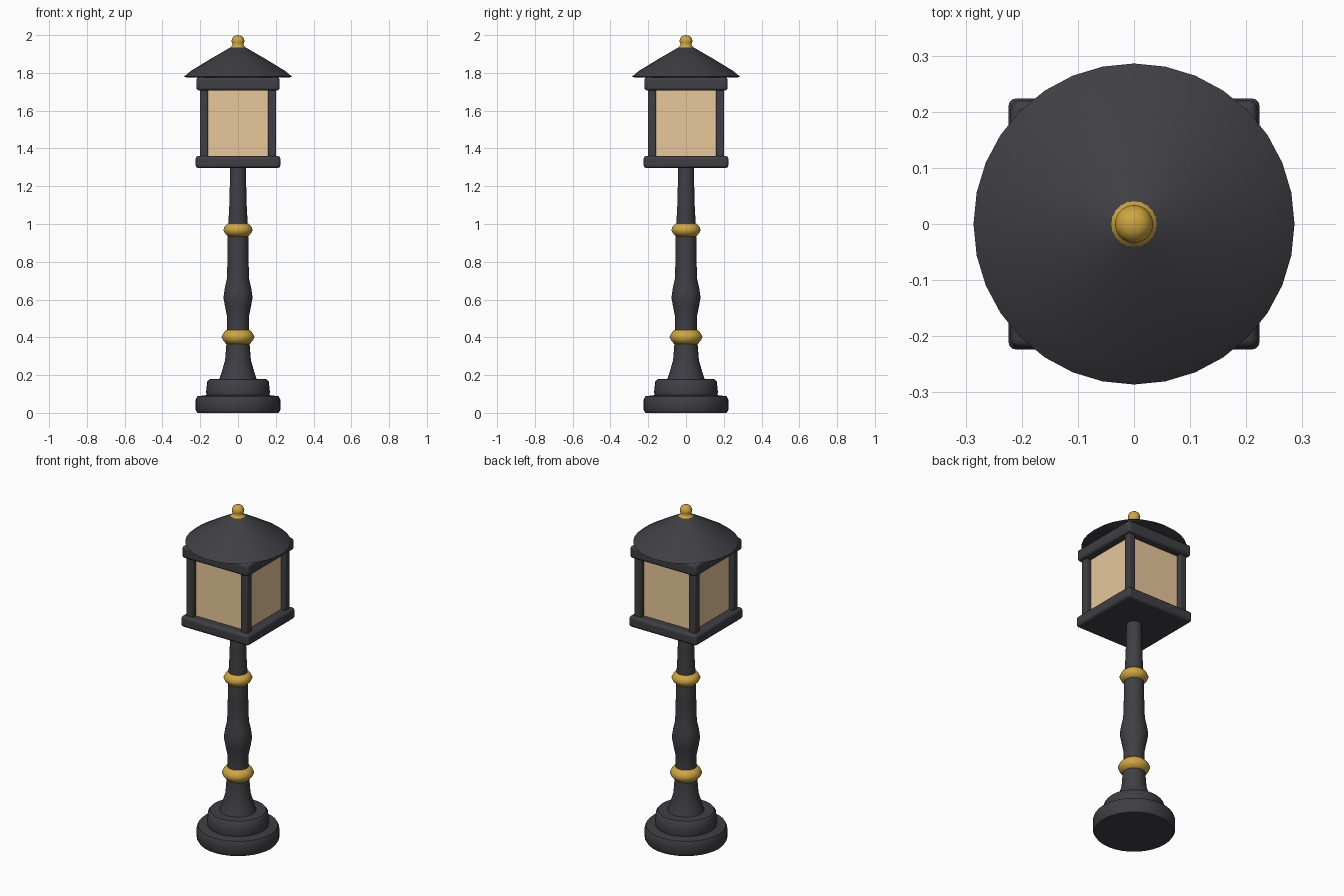
import bpy, bmesh, math
from mathutils import Matrix

cube = bpy.data.objects.get("Cube")
if cube:
    bpy.data.objects.remove(cube, do_unlink=True)


def material(name, rgb):
    m = bpy.data.materials.new(name)
    m.use_nodes = True
    m.diffuse_color = (*rgb, 1)
    m.node_tree.nodes["Principled BSDF"].inputs["Base Color"].default_value = (*rgb, 1)
    return m


iron = material("dark iron", (0.05, 0.05, 0.058))
gold = material("gold", (0.62, 0.38, 0.05))
glass = material("warm glass", (0.83, 0.60, 0.34))


def finish(name, bm, mat, bevel=0.0, angle=40):
    bmesh.ops.recalc_face_normals(bm, faces=bm.faces)
    mesh = bpy.data.meshes.new(name)
    bm.to_mesh(mesh)
    bm.free()
    mesh.materials.append(mat)
    ob = bpy.data.objects.new(name, mesh)
    bpy.context.collection.objects.link(ob)
    if bevel:
        mod = ob.modifiers.new("Bevel", "BEVEL")
        mod.width, mod.segments = bevel, 3
    bpy.ops.object.select_all(action="DESELECT")
    ob.select_set(True)
    bpy.context.view_layer.objects.active = ob
    bpy.ops.object.shade_smooth_by_angle(angle=math.radians(angle))
    return ob


def lathe(name, profile, mat, sides=32, angle=40):
    """Spin (radius, height) points around the z axis."""
    bm = bmesh.new()
    verts = [bm.verts.new((r, 0, z)) for r, z in profile]
    edges = [bm.edges.new(pair) for pair in zip(verts, verts[1:])]
    bmesh.ops.spin(bm, geom=verts + edges, cent=(0, 0, 0), axis=(0, 0, 1),
                   angle=math.tau, steps=sides)
    bmesh.ops.remove_doubles(bm, verts=bm.verts, dist=0.0005)
    return finish(name, bm, mat, angle=angle)


def box(name, centre, size, mat, bevel=0.0):
    bm = bmesh.new()
    bmesh.ops.create_cube(bm, size=1, matrix=Matrix.Translation(centre)
                          @ Matrix.Diagonal((*size, 1)))
    return finish(name, bm, mat, bevel)


# Stepped round foot
lathe("base", [(0, 0), (0.215, 0), (0.224, 0.015), (0.224, 0.07), (0.216, 0.088),
               (0.166, 0.094), (0.169, 0.11), (0.163, 0.165), (0.152, 0.178), (0, 0.182)], iron)

# Turned post
lathe("post", [(0.1, 0.175), (0.088, 0.21), (0.068, 0.28), (0.062, 0.36), (0.057, 0.46),
               (0.058, 0.51), (0.068, 0.56), (0.077, 0.61), (0.07, 0.66), (0.059, 0.71),
               (0.056, 0.8), (0.054, 0.95), (0.046, 1.1), (0.041, 1.3)], iron)

# Gold bands
for name, z, r, h in (("lower_band", 0.402, 0.087, 0.038), ("upper_band", 0.969, 0.078, 0.034)):
    lathe(name, [(0.045, z - h), (r * 0.7, z - h), (r * 0.9, z - h * 0.5), (r, z),
                 (r * 0.9, z + h * 0.5), (r * 0.7, z + h), (0.045, z + h)], gold, angle=60)

# Lantern floor and top frame
box("lantern_floor", (0, 0, 1.328), (0.448, 0.448, 0.064), iron, 0.015)
box("lantern_top", (0, 0, 1.742), (0.44, 0.44, 0.07), iron, 0.015)

# Four corner bars and four panes
for i in range(4):
    a = math.pi / 4 + i * math.pi / 2
    sx, sy = math.copysign(1, math.cos(a)), math.copysign(1, math.sin(a))
    box(f"corner_bar_{i + 1}", (sx * 0.18, sy * 0.18, 1.533), (0.043, 0.043, 0.37), iron, 0.006)
box("glass_panes", (0, 0, 1.533), (0.345, 0.345, 0.36), glass)

# Round roof with a hollow underside
lathe("roof", [(0, 1.775), (0.27, 1.775), (0.286, 1.78), (0.25, 1.81), (0.14, 1.877),
               (0.04, 1.935), (0, 1.95)], iron)

# Finial
lathe("finial", [(0.044, 1.931), (0.034, 1.942), (0.029, 1.95), (0.033, 1.962), (0.034, 1.972),
                 (0.028, 1.988), (0.016, 1.997), (0, 2.0)], gold, 20, 60)
